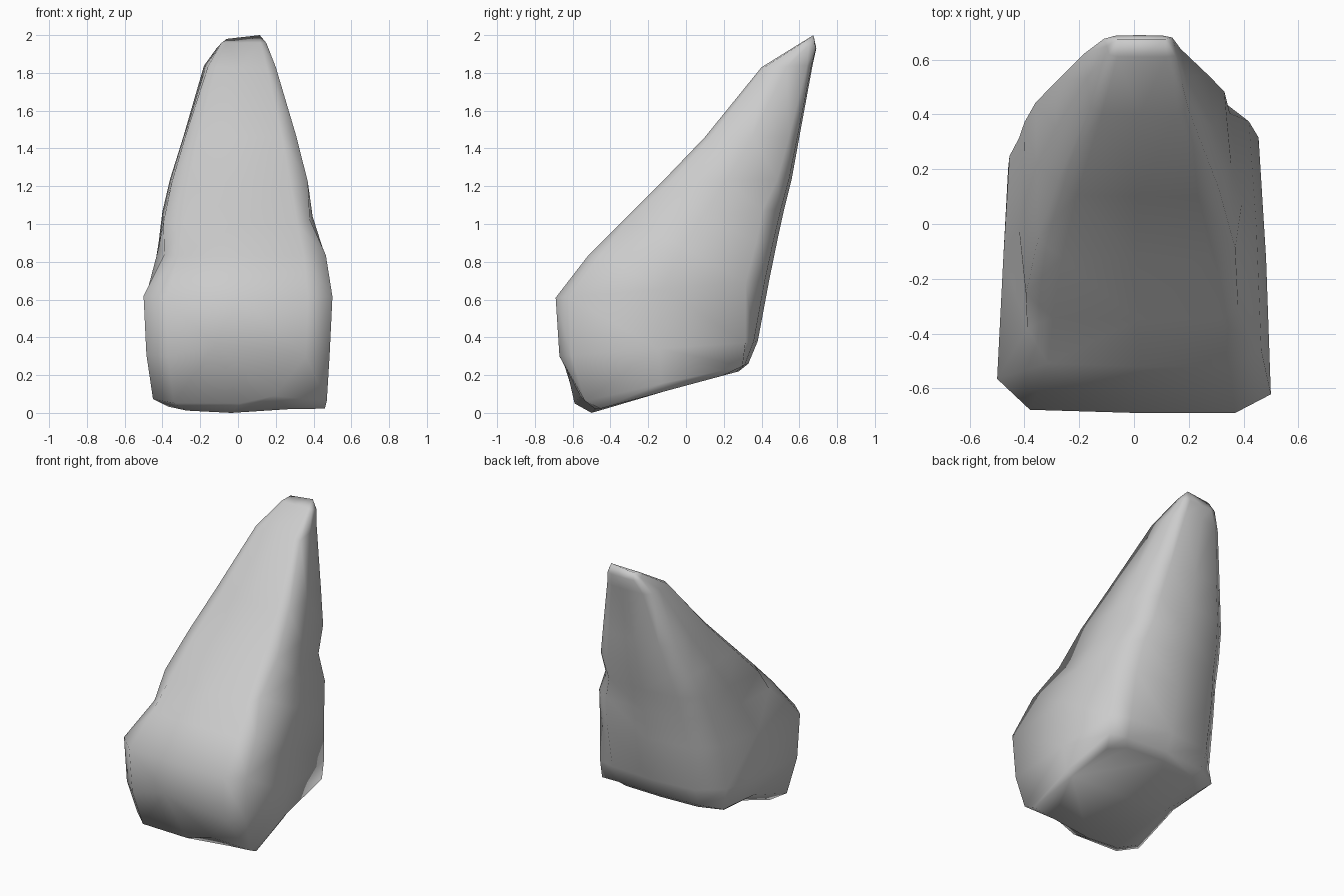
import bpy, bmesh

if "Cube" in bpy.data.objects:
    bpy.data.objects.remove(bpy.data.objects["Cube"])

# Tilted cross-sections, bottom to top:
# front y, front z, back y, back z, front left x, front right x, back left x, back right x
SECTIONS = [
    (-0.50, 0.01, 0.28, 0.22, -0.37, 0.46, -0.40, 0.39),
    (-0.59, 0.05, 0.33, 0.26, -0.45, 0.47, -0.45, 0.44),
    (-0.67, 0.30, 0.38, 0.38, -0.485, 0.485, -0.46, 0.455),
    (-0.69, 0.61, 0.44, 0.70, -0.50, 0.50, -0.455, 0.455),
    (-0.52, 0.83, 0.485, 0.92, -0.42, 0.465, -0.42, 0.42),
    (-0.35, 1.00, 0.52, 1.08, -0.395, 0.42, -0.40, 0.36),
    (-0.13, 1.22, 0.56, 1.24, -0.35, 0.37, -0.36, 0.33),
    (0.10, 1.46, 0.60, 1.46, -0.28, 0.31, -0.29, 0.27),
    (0.40, 1.83, 0.67, 1.84, -0.16, 0.20, -0.18, 0.17),
    (0.61, 1.96, 0.69, 1.93, -0.09, 0.15, -0.11, 0.14),
]


def section_points(yf, zf, yb, zb, lf, rf, lb, rb):
    """Chamfered four-cornered outline lying in a tilted plane."""
    d, wf, wb = yb - yf, rf - lf, rb - lb
    outline = [
        (lf, yf + 0.11 * d), (lf + 0.12 * wf, yf + 0.01 * d),
        ((lf + rf) / 2, yf), (rf - 0.13 * wf, yf),
        (rf, yf + 0.06 * d),
        ((rf + rb) / 2 + 0.005, yf + 0.5 * d),
        (rb, yb - 0.11 * d), (rb - 0.14 * wb, yb - 0.02 * d),
        ((lb + rb) / 2, yb), (lb + 0.16 * wb, yb - 0.03 * d),
        (lb, yb - 0.17 * d),
        ((lf + lb) / 2, yf + 0.5 * d),
    ]
    return [[x, y, zf + (zb - zf) * (y - yf) / d] for x, y in outline]


bm = bmesh.new()
rings = [[bm.verts.new(p) for p in section_points(*s)] for s in SECTIONS]

# Chips, dents and pulled corners that break up the outline: (ring, point, offset)
for r, p, offset in [
    (0, 2, (-0.08, 0, -0.01)), (0, 3, (-0.08, 0.02, 0.01)),
    (1, 3, (-0.16, 0.03, 0.04)), (2, 2, (-0.12, 0.01, 0.06)),
    (0, 11, (0.05, 0, 0.02)), (1, 11, (0.01, 0, 0.04)),
    (1, 6, (0.01, 0.07, 0.01)), (2, 6, (0, 0.05, 0)),
    (1, 10, (-0.005, 0.06, 0.01)),
    (5, 4, (-0.04, 0.0, 0.02)), (5, 6, (-0.01, -0.02, 0)),
    (4, 0, (0.03, 0.03, 0)),
]:
    for i in range(3):
        rings[r][p].co[i] += offset[i]

# Skin between neighbouring sections, then close the base
for a, b in zip(rings, rings[1:]):
    n = len(a)
    for i in range(n):
        j = (i + 1) % n
        bm.faces.new((a[i], a[j], b[j], b[i]))
bm.faces.new(list(reversed(rings[0])))

# Low ridge along the tip
top = rings[-1]
peaks = [bm.verts.new((-0.06, 0.675, 1.98)), bm.verts.new((0.115, 0.675, 2.0))]
owner = [0 if v.co.x < 0.02 else 1 for v in top]
for i in range(len(top)):
    j = (i + 1) % len(top)
    bm.faces.new((top[i], top[j], peaks[owner[i]]))
    if owner[i] != owner[j]:
        bm.faces.new((top[j], peaks[owner[j]], peaks[owner[i]]))
bmesh.ops.triangulate(bm, faces=bm.faces[:])
bmesh.ops.recalc_face_normals(bm, faces=bm.faces[:])
for f in bm.faces:
    f.smooth = True

# Rock
mesh = bpy.data.meshes.new("rock")
bm.to_mesh(mesh)
bm.free()
rock = bpy.data.objects.new("rock", mesh)
bpy.context.collection.objects.link(rock)
